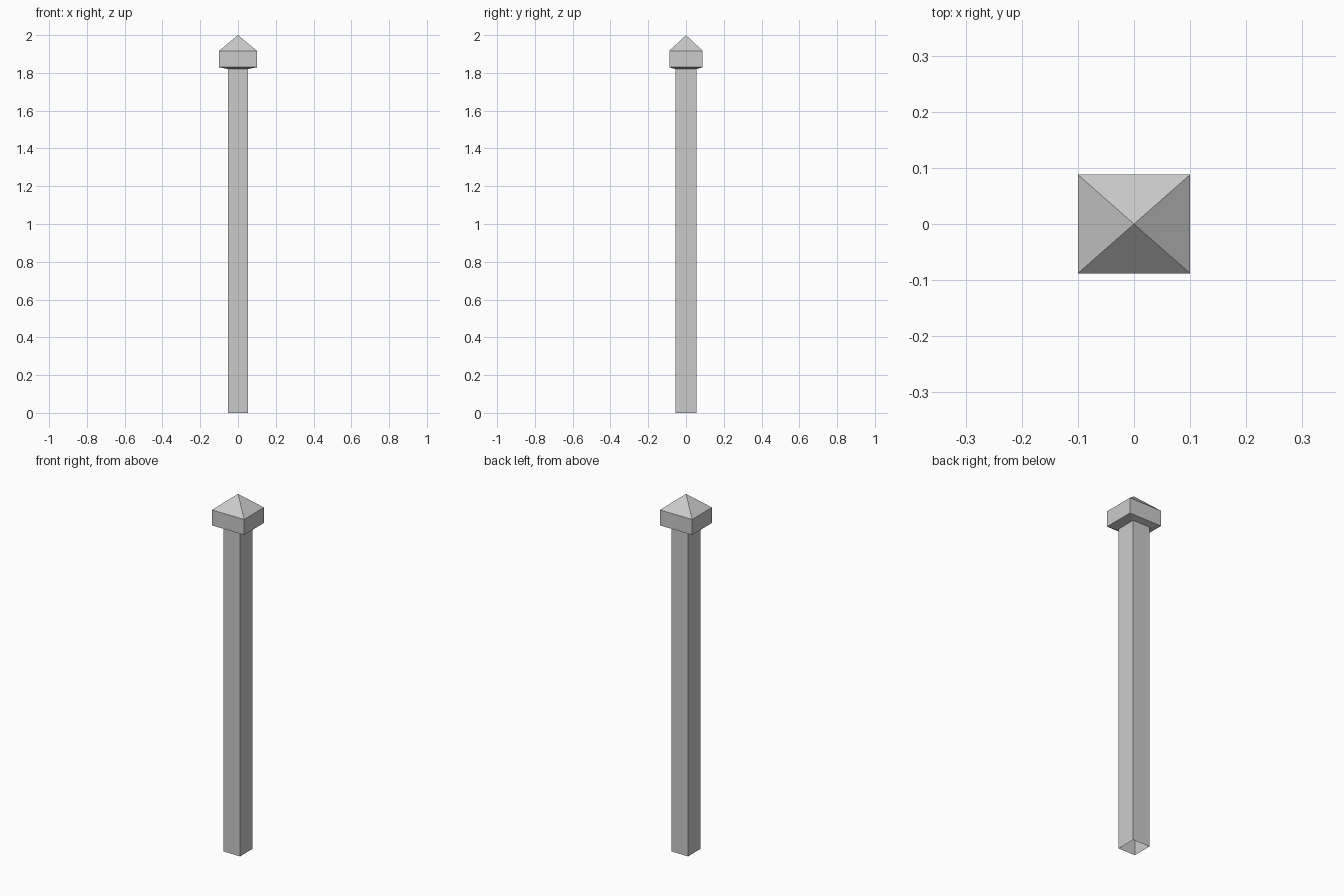
import bpy, bmesh

if "Cube" in bpy.data.objects:
    bpy.data.objects.remove(bpy.data.objects["Cube"])


def loft(name, sections, apex=None):
    """Join rectangular sections (half_x, half_y, z), open at the bottom."""
    bm = bmesh.new()
    rings = [[bm.verts.new((sx * hx, sy * hy, z))
              for sx, sy in ((-1, -1), (1, -1), (1, 1), (-1, 1))]
             for hx, hy, z in sections]
    for low, high in zip(rings, rings[1:]):
        for i in range(4):
            j = (i + 1) % 4
            bm.faces.new((low[i], low[j], high[j], high[i]))
    if apex is not None:
        tip = bm.verts.new((0, 0, apex))
        for i in range(4):
            bm.faces.new((rings[-1][i], rings[-1][(i + 1) % 4], tip))
    mesh = bpy.data.meshes.new(name)
    bm.to_mesh(mesh)
    bm.free()
    obj = bpy.data.objects.new(name, mesh)
    bpy.context.collection.objects.link(obj)
    return obj


POST_X, POST_Y = 0.052, 0.056
CAP_X, CAP_Y = 0.1, 0.088
NECK_Z = 1.82

# Hollow shaft, open at the ground
loft("post", [(POST_X, POST_Y, 0), (POST_X, POST_Y, NECK_Z)])

# Cap: slightly sloped underside, straight band, pyramid top
loft("post_cap", [(POST_X, POST_Y, NECK_Z), (CAP_X, CAP_Y, 1.83),
                  (CAP_X, CAP_Y, 1.917)], apex=2.0)
